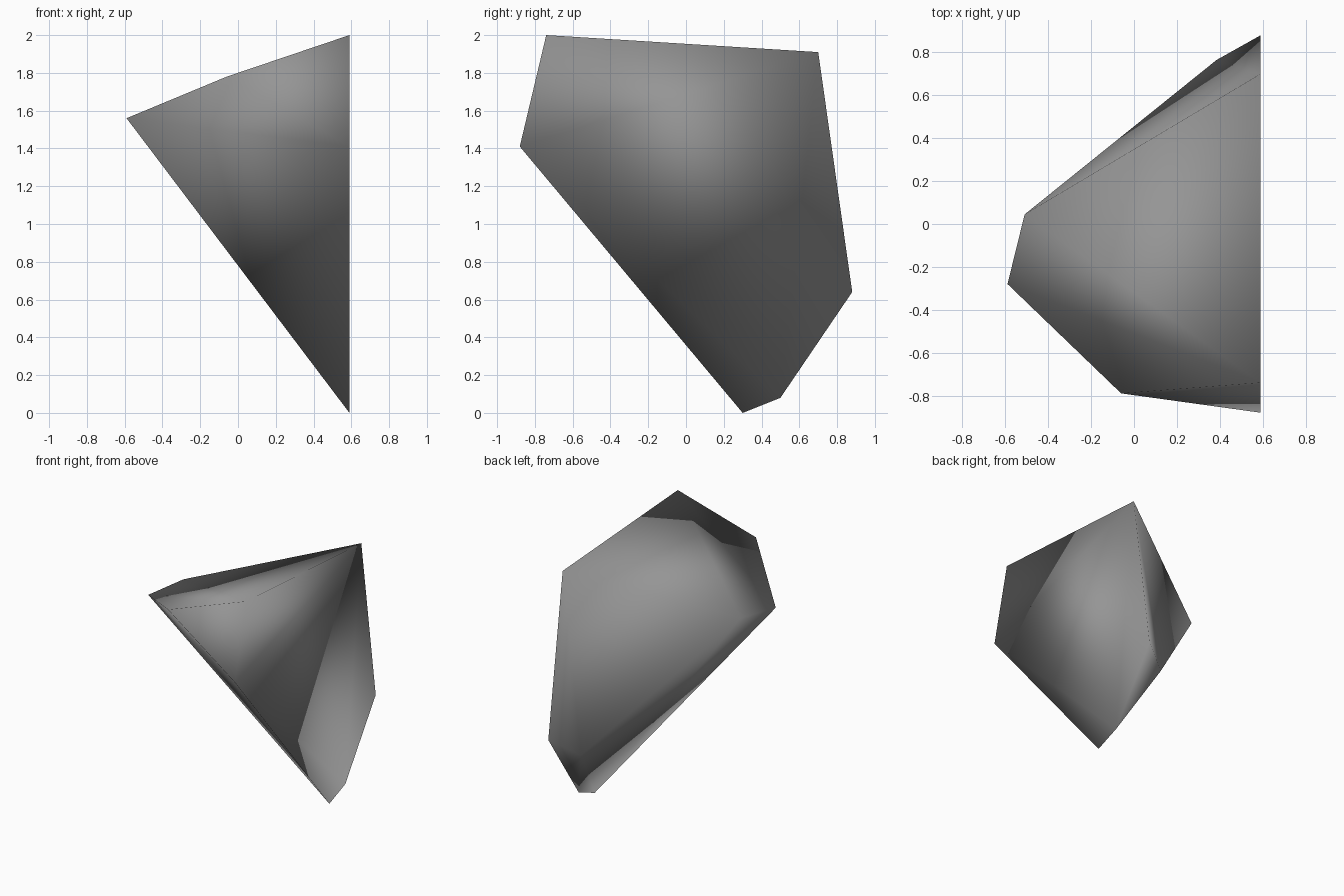
import bpy, bmesh, math
from mathutils import Vector

cube = bpy.data.objects.get("Cube")
if cube:
    bpy.data.objects.remove(cube, do_unlink=True)

# Stone colour
stone = bpy.data.materials.new("mid_grey_stone")
stone.use_nodes = True
grey = (0.3, 0.3, 0.3, 1.0)
stone.diffuse_color = grey
stone.node_tree.nodes["Principled BSDF"].inputs["Base Color"].default_value = grey

# Flat broken side of the shard: a six-sided outline (y, z)
FLAT_X = 0.59
outline = [(-0.74, 2.0), (0.70, 1.91), (0.88, 0.64),
           (0.50, 0.08), (0.30, 0.0), (-0.88, 1.41)]
# Corners of the pointed side
tips = [(-0.59, -0.28, 1.56), (-0.51, 0.045, 1.58),
        (-0.06, -0.79, 1.78), (0.385, 0.765, 0.53)]

# Wrap the corners in a hull and merge it into flat facets
bm = bmesh.new()
for co in [(FLAT_X, y, z) for y, z in outline] + tips:
    bm.verts.new(Vector(co))
bmesh.ops.convex_hull(bm, input=bm.verts)
bmesh.ops.dissolve_limit(bm, angle_limit=math.radians(4),
                         verts=bm.verts, edges=bm.edges)
bmesh.ops.recalc_face_normals(bm, faces=bm.faces)
for face in bm.faces:
    face.smooth = True

mesh = bpy.data.meshes.new("rock_shard")
bm.to_mesh(mesh)
bm.free()
mesh.materials.append(stone)
shard = bpy.data.objects.new("rock_shard", mesh)
bpy.context.collection.objects.link(shard)
